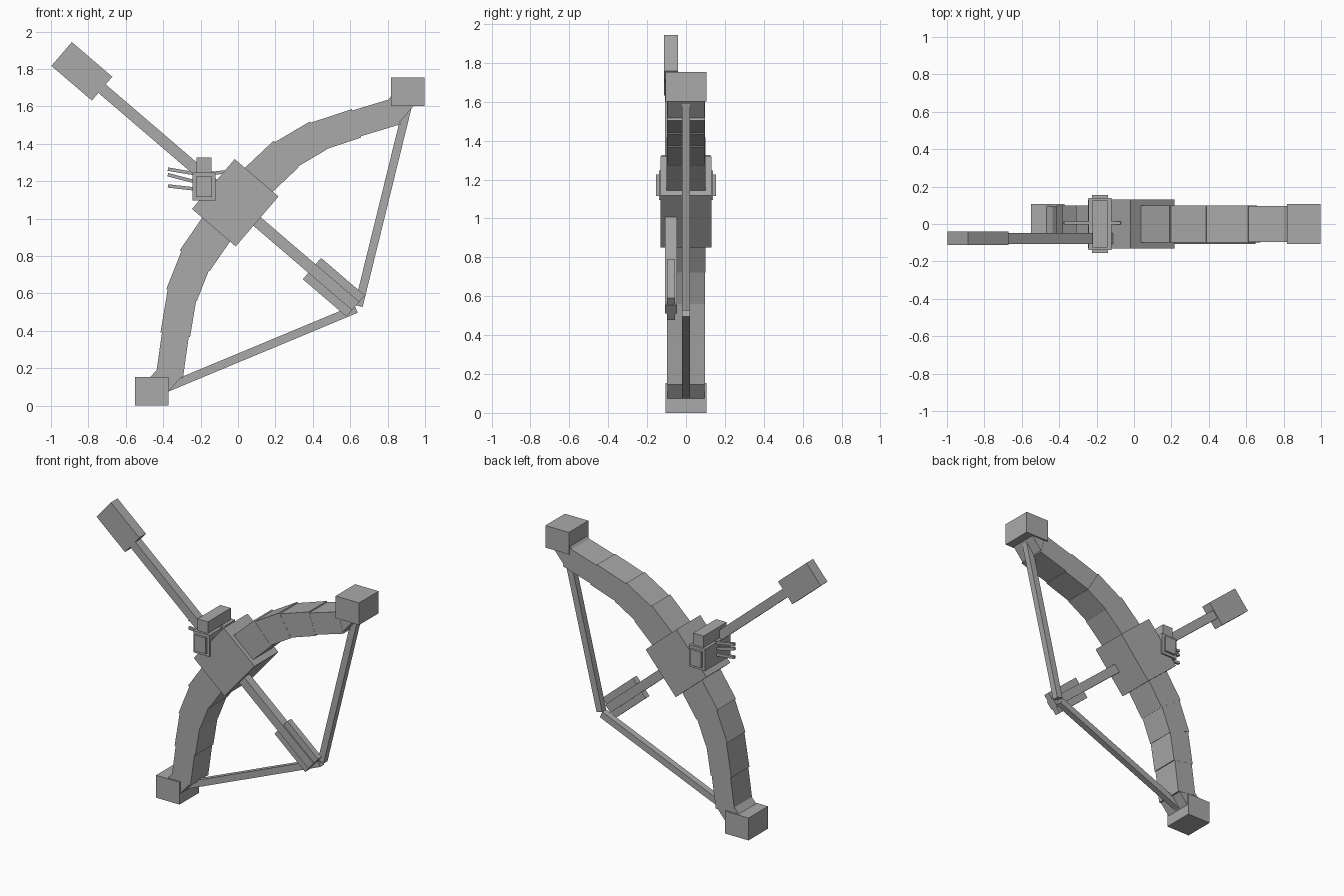
import bpy
import bmesh
from math import radians, atan2
from mathutils import Matrix, Vector

cube = bpy.data.objects.get("Cube")
if cube:
    bpy.data.objects.remove(cube, do_unlink=True)

grey = bpy.data.materials.new("plain grey")
grey.use_nodes = True
grey.diffuse_color = (0.4, 0.4, 0.4, 1)
grey.node_tree.nodes["Principled BSDF"].inputs["Base Color"].default_value = (0.4, 0.4, 0.4, 1)

# Bow frame: local x runs along the arrow, local z along the limbs
BOW = Matrix.Translation((-0.015, 0, 1.085)) @ Matrix.Rotation(radians(40.6), 4, 'Y')
WORLD = Matrix.Identity(4)


def box(name, centre, size, frame=WORLD, turn=0.0):
    """Box with its faces square to the frame, turned about y."""
    bm = bmesh.new()
    bmesh.ops.create_cube(bm, size=1)
    bm.transform(Matrix.Diagonal((*size, 1)))
    mesh = bpy.data.meshes.new(name)
    bm.to_mesh(mesh)
    bm.free()
    mesh.materials.append(grey)
    obj = bpy.data.objects.new(name, mesh)
    obj.matrix_world = frame @ Matrix.Translation(centre) @ Matrix.Rotation(turn, 4, 'Y')
    bpy.context.collection.objects.link(obj)
    return obj


def bar(name, start, end, width, depth, frame=WORLD, extra=0.0, y=0.0):
    """Rectangular bar between two points of the x-z plane."""
    a, b = Vector(start), Vector(end)
    d = b - a
    mid = (a + b) / 2
    box(name, (mid.x, y, mid.y), (width, depth, d.length + extra), frame, atan2(d.x, d.y))


# Grip
box("grip", (0, 0, 0), (0.308, 0.26, 0.351), BOW)

# Limbs and string, mirrored about the arrow
joints = [(0.01, 0.12), (0.036, 0.365), (0.1, 0.552), (0.211, 0.736), (0.332, 0.925)]
widths = [0.195, 0.175, 0.16, 0.145]
for side, sign in (("upper", 1), ("lower", -1)):
    pts = [(u, v * sign) for u, v in joints]
    for i, width in enumerate(widths):
        bar(f"{side}_limb_{i + 1}", pts[i], pts[i + 1], width, 0.2 - 0.002 * i, BOW, 0.02)
    bar(f"{side}_limb_end", (0.325, 0.9 * sign), (0.325, 1.04 * sign), 0.125, 0.19, BOW)
    bar(f"{side}_string", (0.365, 0.99 * sign), (0.86, 0.01 * sign), 0.045, 0.043, BOW)

# Square limb tips
box("upper_tip", (0.907, 0, 1.678), (0.179, 0.212, 0.152))
box("lower_tip", (-0.461, 0, 0.077), (0.179, 0.212, 0.154))

# Arrow
ARROW_Y = -0.077
box("arrow_shaft", (-0.051, ARROW_Y, 0), (1.798, 0.06, 0.06), BOW)
box("arrow_head", (-1.08, ARROW_Y, 0), (0.285, 0.073, 0.168), BOW)
box("arrow_fletching", (0.694, ARROW_Y, 0), (0.307, 0.042, 0.15), BOW)

# Small block on the grip, with raised side plates and a cap
box("sight_block", (-0.181, 0, 1.171), (0.123, 0.28, 0.15))
box("sight_plates", (-0.181, 0, 1.171), (0.085, 0.31, 0.11))
box("sight_cap", (-0.182, 0, 1.286), (0.08, 0.25, 0.08))

# Thin whiskers
for i, (z0, z1) in enumerate([(1.265, 1.235), (1.235, 1.19), (1.175, 1.155)]):
    bar(f"whisker_{i + 1}", (-0.375, z0), (-0.2, z1), 0.018, 0.018, y=0.005)
bar("whisker_stub", (-0.2, 1.235), (-0.07, 1.25), 0.018, 0.018, y=0.005)
